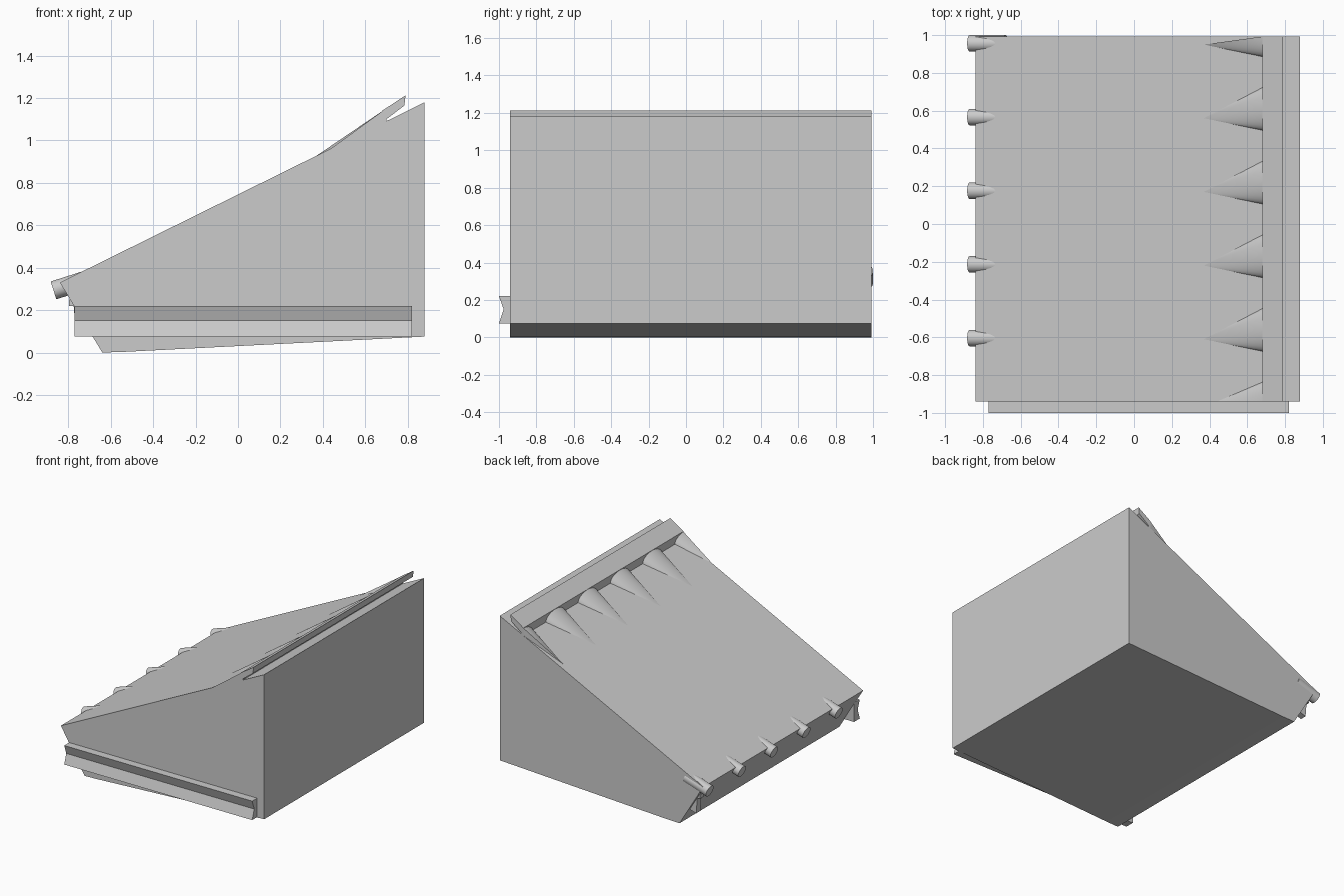
import bpy, bmesh, math
from mathutils import Vector

if "Cube" in bpy.data.objects:
    bpy.data.objects.remove(bpy.data.objects["Cube"])

Y0, Y1 = -0.94, 0.993
PITCH = 0.39


def slope(x):
    """Height of the sloping top at x."""
    return 0.745 + 0.494 * x


def finish(name, bm, smooth=False):
    bmesh.ops.recalc_face_normals(bm, faces=bm.faces)
    me = bpy.data.meshes.new(name)
    bm.to_mesh(me)
    bm.free()
    ob = bpy.data.objects.new(name, me)
    bpy.context.collection.objects.link(ob)
    if smooth:
        bpy.ops.object.select_all(action='DESELECT')
        ob.select_set(True)
        bpy.context.view_layer.objects.active = ob
        bpy.ops.object.shade_smooth_by_angle(angle=math.radians(35))
    return ob


def extrude(name, start, pts, vec):
    """Closed prism: profile points (3D) swept along vec."""
    bm = bmesh.new()
    face = bm.faces.new([bm.verts.new(Vector(start) + Vector(p)) for p in pts])
    ext = bmesh.ops.extrude_face_region(bm, geom=[face])
    moved = [g for g in ext['geom'] if isinstance(g, bmesh.types.BMVert)]
    bmesh.ops.translate(bm, verts=moved, vec=vec)
    return finish(name, bm)


def prism_y(name, profile, ya, yb):
    return extrude(name, (0, ya, 0), [(x, 0, z) for x, z in profile], (0, yb - ya, 0))


# Wedge body
prism_y("wedge_body", [(-0.64, 0), (-0.54, 0.003), (0.88, 0.075), (0.88, 1.18),
                       (-0.84, slope(-0.84))], Y0, Y1)

# Raised hooked strip along the top edge
prism_y("top_hook_strip", [(0.68, 1.06), (0.70, 1.085), (0.70, 1.10), (0.785, 1.165),
                           (0.79, 1.213), (0.68, 1.14)], Y0, Y1)

# Side rail with a shallow V groove along its face
extrude("side_rail", (-0.77, 0, 0),
        [(0, -0.93, 0.075), (0, -1.0, 0.075), (0, -0.975, 0.15),
         (0, -1.0, 0.22), (0, -0.93, 0.22)], (1.59, 0, 0))

# Small stop at the far end of the lower lip
prism_y("lower_stop", [(-0.70, 0.12), (-0.765, 0.10), (-0.775, 0.22), (-0.797, 0.22),
                       (-0.797, 0.25), (-0.74, 0.25)], 0.92, 0.97)

# Pegs along the lower edge, sunk into the slope
AXIS = Vector((0.953, 0, 0.303))
for i in range(5):
    bm = bmesh.new()
    bmesh.ops.create_cone(bm, cap_ends=True, segments=28, radius1=0.044,
                          radius2=0.044, depth=0.2)
    bmesh.ops.translate(bm, verts=bm.verts, vec=(0, 0, 0.1))
    quat = AXIS.to_track_quat('Z', 'Y')
    for v in bm.verts:
        v.co = quat @ v.co + Vector((-0.87, 0.956 - i * PITCH, 0.293))
    finish(f"peg_{i + 1}", bm, True)

# Tapered half-cone ridges fanning out below the strip
for i in range(6):
    crest = 0.61 + PITCH - i * PITCH
    bm = bmesh.new()
    clamp = lambda y: min(max(y, Y0), Y1)
    apex = bm.verts.new((0.37, clamp(crest - 0.05), slope(0.37))) if i < 5 else \
        bm.verts.new((0.44, Y0, slope(0.44)))
    n, half, base = 14, 0.115, slope(0.685)
    ring, seen = [], set()
    for k in range(n + 1):
        a = math.pi * k / n
        y = crest - half * math.cos(a)
        if Y0 - 1e-4 <= y <= Y1 + 1e-4 or k == n // 2:
            ring.append(bm.verts.new((0.685, clamp(y), base + 0.058 * math.sin(a))))
    # Close the clipped end ridges down to the slope
    for idx in (0, -1):
        end = ring[idx].co
        if end.z > base + 0.001:
            v = bm.verts.new((end.x, end.y, base))
            ring.insert(0, v) if idx == 0 else ring.append(v)
    for a, b in zip(ring, ring[1:]):
        bm.faces.new((apex, a, b))
    bm.faces.new((apex, ring[-1], ring[0]))
    bm.faces.new(ring)
    finish(f"ridge_{i + 1}", bm, True)
